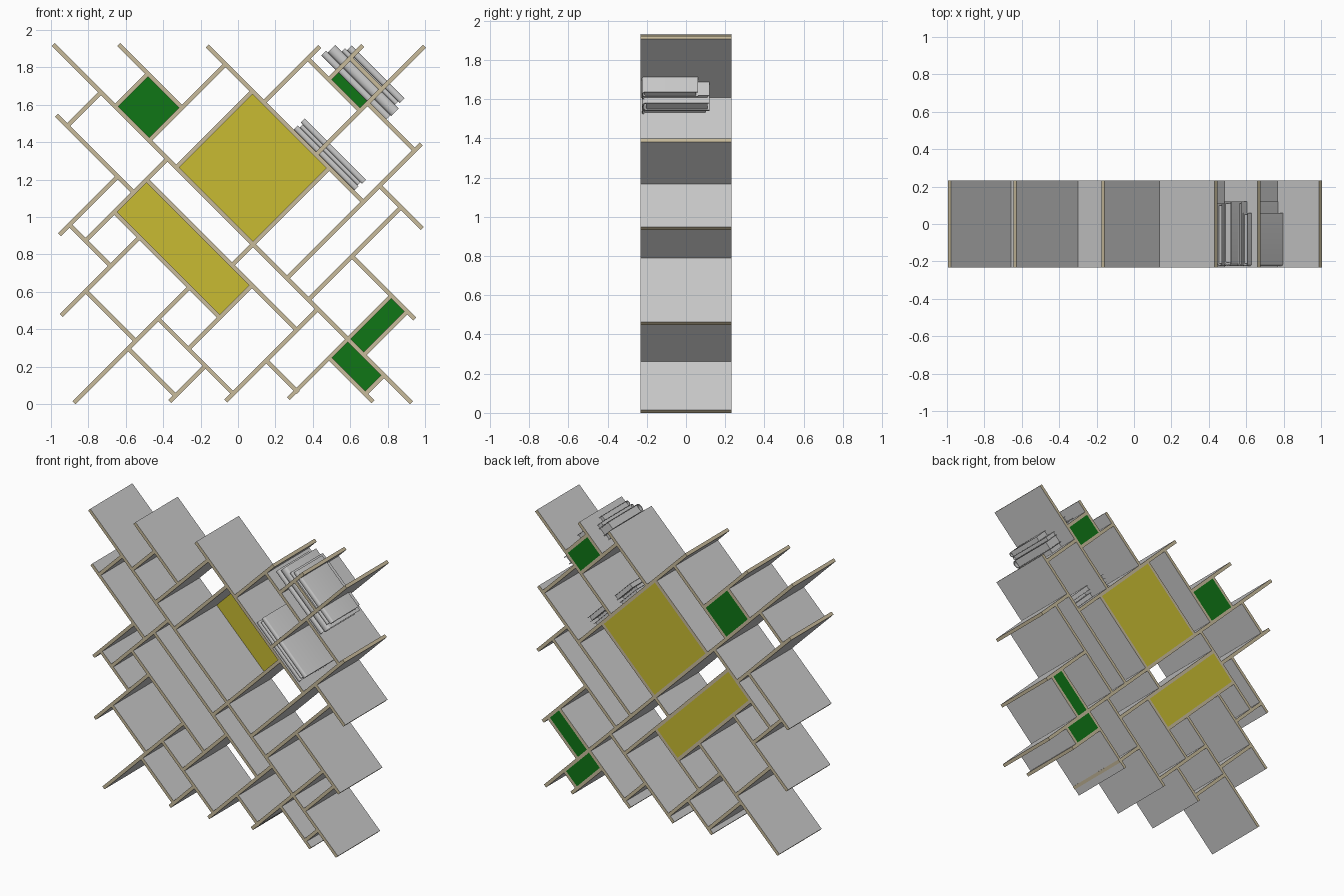
import bpy, bmesh, math
from mathutils import Vector

# Remove the default cube only
cube = bpy.data.objects.get("Cube")
if cube:
    bpy.data.objects.remove(cube, do_unlink=True)

HALF_DEPTH = 0.233
HALF_THICK = 0.016      # measured along the sums below (about 0.023 true thickness)


def make_material(name, color):
    mat = bpy.data.materials.new(name)
    mat.use_nodes = True
    mat.diffuse_color = (*color, 1)
    mat.node_tree.nodes["Principled BSDF"].inputs["Base Color"].default_value = (*color, 1)
    return mat


GREY = make_material("light grey", (0.6, 0.6, 0.6))
EDGE = make_material("plywood edge", (0.58, 0.50, 0.33))
YELLOW = make_material("mustard yellow", (0.58, 0.50, 0.032))
GREEN = make_material("leaf green", (0.005, 0.18, 0.008))


def place(rise, y, fall):
    """Turn diagonal coordinates (x + z, z - x) into a point."""
    return Vector(((rise - fall) / 2, y, (rise + fall) / 2))


def finish(name, bm, materials):
    bmesh.ops.recalc_face_normals(bm, faces=bm.faces[:])
    mesh = bpy.data.meshes.new(name)
    bm.to_mesh(mesh)
    bm.free()
    for mat in materials:
        mesh.materials.append(mat)
    obj = bpy.data.objects.new(name, mesh)
    bpy.context.collection.objects.link(obj)
    return obj


def add_block(bm, rise, fall, depth):
    """Add a box spanning the three (low, high) ranges."""
    cube_verts = bmesh.ops.create_cube(bm, size=1)["verts"]
    for v in cube_verts:
        r, y, f = (span[0] if c < 0 else span[1]
                   for c, span in zip(v.co, (rise, depth, fall)))
        v.co = place(r, y, f)


def board(name, rise, fall):
    """Shelf board: grey on the two broad faces, bare edges elsewhere."""
    bm = bmesh.new()
    add_block(bm, rise, fall, (-HALF_DEPTH, HALF_DEPTH))
    broad = sorted(bm.faces, key=lambda f: f.calc_area())[-2:]
    for face in bm.faces:
        face.material_index = 0 if face in broad else 1
    finish(name, bm, (GREY, EDGE))


def around(centre):
    return centre - HALF_THICK, centre + HALF_THICK


# Boards falling to the right: position, then lower and upper end
falling = [
    (-0.29, 0.38, 0.885), (-0.21, 0.885, 1.42), (0.03, 0.083, 0.885),
    (0.057, 1.42, 1.86), (0.365, 0.56, 1.69), (0.385, -0.26, 0.083),
    (0.575, 1.69, 2.515), (0.71, 0.083, 1.69), (0.735, -0.71, -0.24),
    (0.935, -0.92, 2.91), (1.285, 1.885, 2.56), (1.4, -0.49, 0.18),
    (1.75, 0.41, 2.08), (1.925, -0.046, 0.41), (2.22, 0.917, 1.475),
    (2.3, 0.41, 0.917), (2.45, 0.917, 1.243),
]
for i, (pos, low, high) in enumerate(falling, 1):
    board(f"falling_board_{i}", around(pos), (low, high))

# Boards rising to the right
rising = [
    (2.4, 0.575, 0.935), (2.248, 0.935, 1.285), (1.885, 0.935, 1.75),
    (1.86, -0.05, 0.575), (1.69, 0.057, 0.935), (1.595, 0.935, 1.75),
    (1.475, 1.75, 2.35), (1.42, -0.47, 0.365), (1.25, 2.22, 2.585),
    (0.917, 1.75, 2.91), (0.885, -0.87, 0.365), (0.775, 0.71, 1.75),
    (0.56, 0.03, 0.71), (0.41, 0.935, 2.37), (0.38, -0.35, 0.03),
    (0.18, 0.935, 1.925), (0.083, -0.05, 0.935), (-0.24, 0.3, 1.4),
    (-0.41, 0.935, 1.4), (-0.625, 0.735, 0.935),
]
for i, (pos, low, high) in enumerate(rising, 1):
    board(f"rising_board_{i}", (low, high), around(pos))

# Coloured back panels fitted between the boards
panels = [
    ("large_square_back", YELLOW, (0.935, 1.75), (0.775, 1.595)),
    ("long_back", YELLOW, (0.365, 0.71), (0.56, 1.69)),
    ("upper_left_back", GREEN, (0.935, 1.285), (1.885, 2.248)),
    ("upper_right_back", GREEN, (2.22, 2.45), (0.917, 1.25)),
    ("lower_long_back", GREEN, (0.935, 1.4), (-0.41, -0.24)),
    ("lower_small_back", GREEN, (0.735, 0.935), (-0.625, -0.24)),
]
for name, mat, rise, fall in panels:
    bm = bmesh.new()
    add_block(bm, *((a + HALF_THICK, b - HALF_THICK) for a, b in (rise, fall)),
              (HALF_DEPTH - 0.02, HALF_DEPTH))
    finish(name, bm, (mat,))


def book(name, rise, fall, back):
    """Book with a rounded spine at the front and inset pages."""
    bm = bmesh.new()
    middle, half = sum(rise) / 2, (rise[1] - rise[0]) / 2
    cover = half * 0.15
    front = -0.225
    bulge = half * 0.5
    arc = [math.pi * (k / 8 - 0.5) for k in range(9)]

    def outline(radius, inset):
        spine = [(middle + radius * math.sin(t), front + bulge + inset - bulge * math.cos(t))
                 for t in arc]
        return [(middle - radius, back)] + spine + [(middle + radius, back)]

    loop = outline(half, 0) + outline(half - cover, cover)[::-1]
    rings = [[bm.verts.new(place(r, y, f)) for r, y in loop] for f in fall]
    count = len(loop)
    for k in range(count):
        n = (k + 1) % count
        bm.faces.new((rings[0][k], rings[0][n], rings[1][n], rings[1][k]))
    for ring in rings:
        for k in range(count // 2 - 1):
            bm.faces.new((ring[k], ring[k + 1], ring[count - 2 - k], ring[count - 1 - k]))
    add_block(bm, (middle - half + cover, middle + half - cover),
              (fall[0] + 0.015, fall[1] - 0.015), (front + bulge, back - 0.01))
    obj = finish(name, bm, (GREY,))
    bpy.ops.object.select_all(action="DESELECT")
    obj.select_set(True)
    bpy.context.view_layer.objects.active = obj
    bpy.ops.object.shade_smooth_by_angle(angle=math.radians(35))


# Leaning stacks of books
books = [
    ((2.31, 2.36), (0.73, 1.42), 0.11), ((2.36, 2.44), (0.72, 1.40), 0.12),
    ((2.44, 2.475), (0.76, 1.33), 0.12), ((2.475, 2.525), (0.745, 1.31), 0.06),
    ((1.766, 1.81), (0.52, 1.17), 0.1), ((1.81, 1.84), (0.53, 1.15), 0.06),
    ((1.84, 1.885), (0.515, 1.17), 0.11),
]
for i, spec in enumerate(books, 1):
    book(f"book_{i}", *spec)
